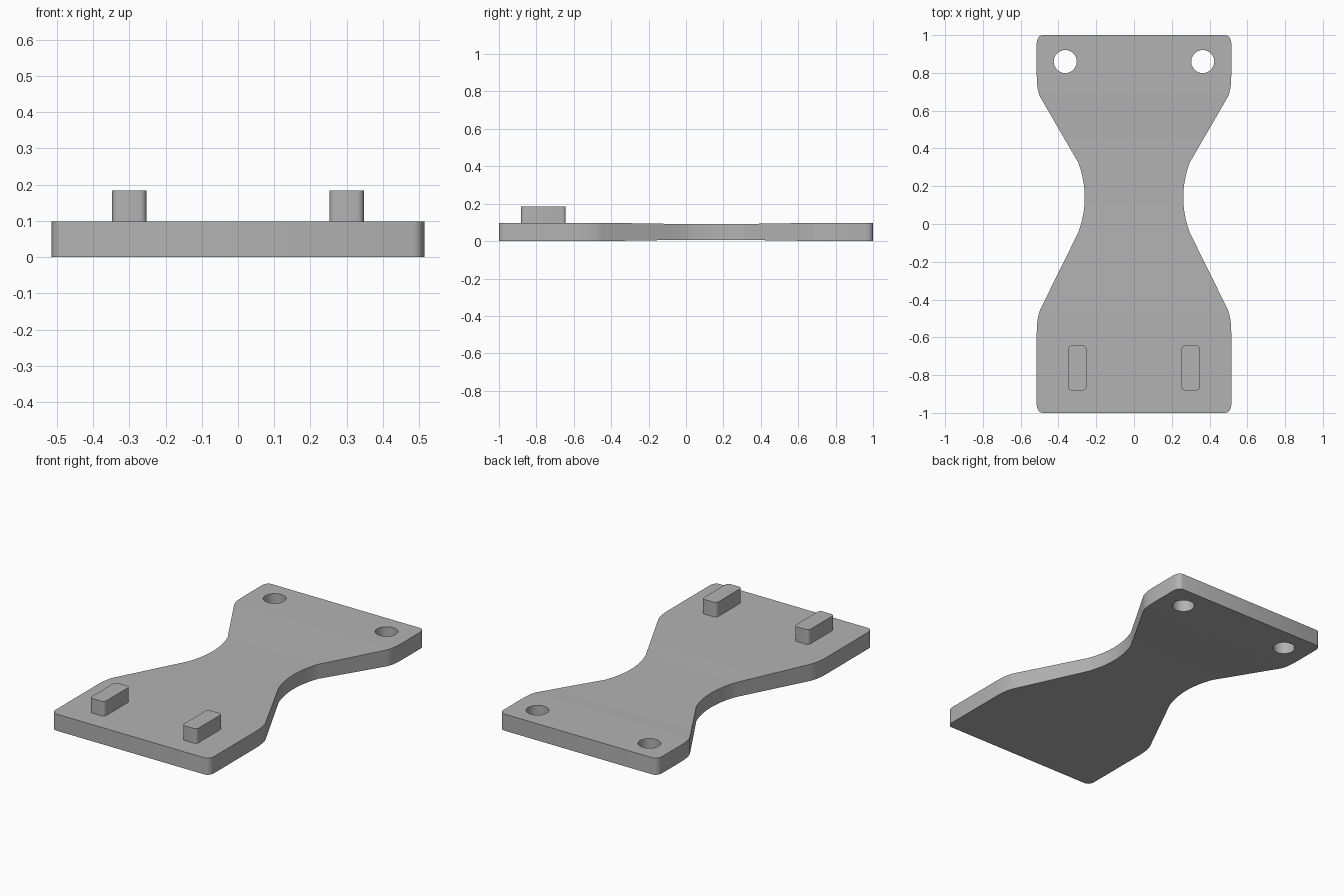
import bpy, bmesh, math
from mathutils import Vector

cube = bpy.data.objects.get("Cube")
if cube:
    bpy.data.objects.remove(cube, do_unlink=True)

THICK = 0.098

grey = bpy.data.materials.new("plain grey")
grey.use_nodes = True
colour = (0.45, 0.45, 0.45, 1)
grey.diffuse_color = colour
grey.node_tree.nodes["Principled BSDF"].inputs["Base Color"].default_value = colour


def make_object(name, bm, material=None):
    bmesh.ops.recalc_face_normals(bm, faces=bm.faces)
    mesh = bpy.data.meshes.new(name)
    bm.to_mesh(mesh)
    bm.free()
    obj = bpy.data.objects.new(name, mesh)
    bpy.context.collection.objects.link(obj)
    if material:
        mesh.materials.append(material)
    return obj


def smooth(obj):
    bpy.ops.object.select_all(action="DESELECT")
    obj.select_set(True)
    bpy.context.view_layer.objects.active = obj
    bpy.ops.object.shade_smooth_by_angle(angle=math.radians(30))


def arc(start, control, end, steps):
    """Rounded corner from start to end, pulled towards control."""
    a, b, c = Vector(start), Vector(control), Vector(end)
    ts = [i / steps for i in range(steps + 1)]
    return [a * (1 - t) ** 2 + b * 2 * t * (1 - t) + c * t * t for t in ts]


# Right-hand outline (half width, y) from front to back
outline = (
    arc((0.485, -1), (0.511, -0.996), (0.515, -0.96), 5)
    + arc((0.515, -0.58), (0.515, -0.495), (0.495, -0.45), 8)
    + arc((0.295, -0.045), (0.227, 0.14), (0.295, 0.325), 16)
    + arc((0.495, 0.67), (0.515, 0.705), (0.515, 0.79), 8)
    + arc((0.515, 0.96), (0.511, 0.996), (0.485, 1), 5)
)


def dip(y):
    """Slight hollowing of both broad faces around the waist."""
    t = min(1, abs(y - 0.13) / 0.57)
    return 0.007 * (1 - t * t)


# Plate lofted through four-cornered sections
bm = bmesh.new()
rows = []
for w, y in outline:
    d = dip(y)
    section = [(-w, d), (w, d), (w, THICK - d), (-w, THICK - d)]
    rows.append([bm.verts.new((x, y, z)) for x, z in section])
for a, b in zip(rows, rows[1:]):
    for i in range(4):
        j = (i + 1) % 4
        bm.faces.new((a[i], a[j], b[j], b[i]))
bm.faces.new(rows[0])
bm.faces.new(rows[-1])
plate = make_object("waisted_plate", bm, grey)

# Two round through holes at the back
bm = bmesh.new()
for side in (-1, 1):
    drill = bmesh.ops.create_cone(bm, cap_ends=True, segments=40, radius1=0.061,
                                  radius2=0.061, depth=0.5)
    bmesh.ops.translate(bm, verts=drill["verts"], vec=(side * 0.364, 0.86, 0.05))
cutter = make_object("hole_cutter", bm)
cut = plate.modifiers.new("holes", "BOOLEAN")
cut.operation = "DIFFERENCE"
cut.solver = "EXACT"
cut.object = cutter
bpy.context.view_layer.objects.active = plate
plate.select_set(True)
bpy.ops.object.modifier_apply(modifier=cut.name)
bpy.data.objects.remove(cutter, do_unlink=True)
smooth(plate)

# Two upright pegs near the front, with rounded vertical edges
for name, side in (("right_peg", -1), ("left_peg", 1)):
    bm = bmesh.new()
    bmesh.ops.create_cube(bm, size=1)
    bmesh.ops.scale(bm, verts=bm.verts, vec=(0.095, 0.238, 0.094))
    bmesh.ops.translate(bm, verts=bm.verts, vec=(side * 0.3, -0.762, 0.137))
    upright = [e for e in bm.edges
               if abs(e.verts[0].co.z - e.verts[1].co.z) > 0.05]
    bmesh.ops.bevel(bm, geom=upright, offset=0.018, segments=4, profile=0.5,
                    affect="EDGES")
    smooth(make_object(name, bm, grey))
